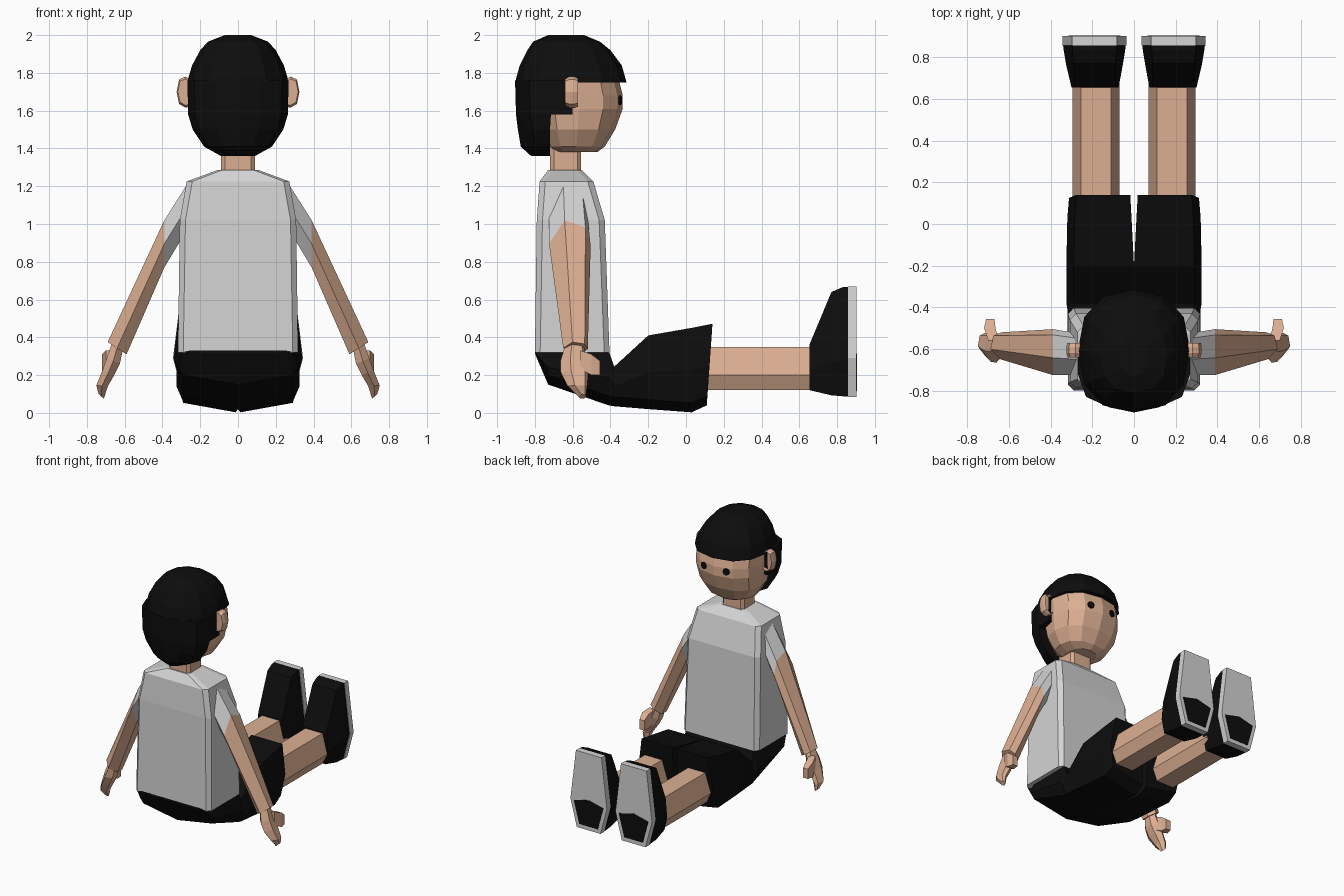
import bpy, bmesh, math
from mathutils import Vector

if "Cube" in bpy.data.objects:
    bpy.data.objects.remove(bpy.data.objects["Cube"])


def material(name, rgb):
    m = bpy.data.materials.new(name)
    m.diffuse_color = (*rgb, 1)
    m.use_nodes = True
    m.node_tree.nodes["Principled BSDF"].inputs["Base Color"].default_value = m.diffuse_color
    return m


SKIN = material("skin", (0.72, 0.43, 0.29))
BLACK = material("black", (0.004, 0.004, 0.004))
WHITE = material("white cloth", (0.66, 0.66, 0.66))


def finish(name, bm, mats, mirror):
    bmesh.ops.recalc_face_normals(bm, faces=bm.faces)
    me = bpy.data.meshes.new(name)
    bm.to_mesh(me)
    bm.free()
    for m in mats:
        me.materials.append(m)
    ob = bpy.data.objects.new(name, me)
    bpy.context.collection.objects.link(ob)
    if mirror:
        ob.modifiers.new("mirror", 'MIRROR').use_mirror_merge = False
    return ob


def loft(name, rings, mats, mirror=False, rule=None, edit=None):
    """Skin a stack of equal-length rings and cap both ends."""
    bm = bmesh.new()
    rows = [[bm.verts.new(p) for p in r] for r in rings]
    n = len(rings[0])
    for k, (a, b) in enumerate(zip(rows, rows[1:])):
        for i in range(n):
            j = (i + 1) % n
            f = bm.faces.new((a[i], a[j], b[j], b[i]))
            f.material_index = rule(k) if rule else 0
    bm.faces.new(rows[0])
    bm.faces.new(rows[-1]).material_index = rule(len(rows) - 2) if rule else 0
    if edit:
        edit(bm)
    return finish(name, bm, mats, mirror)


def oval(z, hw, back, front, n=12, power=0.85):
    """Rounded ring at height z, from y=back to y=front."""
    yc, ry = (back + front) / 2, (front - back) / 2
    pts = []
    for i in range(n):
        a = 2 * math.pi * i / n
        c, s = math.cos(a), math.sin(a)
        pts.append((hw * math.copysign(abs(c) ** power, c),
                    yc + ry * math.copysign(abs(s) ** power, s), z))
    return pts


def box_ring(z, hw, back, front, c):
    """Chamfered rectangle at height z."""
    q = [(hw, back + c), (hw, front - c), (hw - c, front), (-hw + c, front),
         (-hw, front - c), (-hw, back + c), (-hw + c, back), (hw - c, back)]
    return [(x, y, z) for x, y in q]


# Head and neck
loft("head", [oval(1.38, 0.11, -0.71, -0.47), oval(1.41, 0.18, -0.73, -0.43),
              oval(1.50, 0.235, -0.77, -0.375), oval(1.61, 0.25, -0.80, -0.335),
              oval(1.68, 0.25, -0.80, -0.335), oval(1.78, 0.25, -0.80, -0.36)], [SKIN])
loft("neck", [box_ring(z, 0.09, -0.72, -0.555, 0.02) for z in (1.24, 1.45)], [SKIN])

# Hair: cap with fringe, and the back section hanging behind the ears
loft("hair_cap", [oval(1.75, 0.27, -0.905, -0.315), oval(1.84, 0.243, -0.88, -0.34),
                  oval(1.92, 0.20, -0.84, -0.40), oval(1.965, 0.16, -0.81, -0.455),
                  oval(2.0, 0.07, -0.73, -0.54)], [BLACK])


def back_ring(z, hw, back, front):
    m = back + 0.075
    return [(hw, front, z), (hw, min(-0.72, front) - 0.005, z), (hw * 0.86, m, z),
            (hw * 0.45, back + 0.025, z), (0, back, z), (-hw * 0.45, back + 0.025, z),
            (-hw * 0.86, m, z), (-hw, min(-0.72, front) - 0.005, z), (-hw, front, z)]


loft("hair_back", [back_ring(1.36, 0.09, -0.82, -0.72), back_ring(1.41, 0.18, -0.875, -0.72),
                   back_ring(1.50, 0.24, -0.89, -0.72), back_ring(1.58, 0.264, -0.90, -0.715),
                   back_ring(1.581, 0.264, -0.90, -0.60), back_ring(1.76, 0.268, -0.905, -0.60)],
     [BLACK])


# Ears with a hollow on the forward side
def hollow(bm):
    f = max(bm.faces, key=lambda f: f.calc_center_median().y)
    bmesh.ops.inset_individual(bm, faces=[f], thickness=0.016, depth=0)
    bmesh.ops.translate(bm, verts=f.verts, vec=(0, -0.03, 0))


def ear_ring(y, s):
    q = [(0.24, 1.63), (0.275, 1.615), (0.312, 1.635), (0.325, 1.70),
         (0.312, 1.765), (0.28, 1.78), (0.24, 1.76)]
    return [(0.28 + (x - 0.28) * s, y, 1.70 + (z - 1.70) * s) for x, z in q]


loft("ear", [ear_ring(-0.64, 0.85), ear_ring(-0.62, 1), ear_ring(-0.59, 1),
             ear_ring(-0.572, 0.9)], [SKIN], True, edit=hollow)

# Eyes: small discs facing out of the face
bm = bmesh.new()
bmesh.ops.create_cone(bm, cap_ends=True, segments=8, radius1=0.026, radius2=0.026, depth=0.009)
out = Vector((0.26, 1, 0)).normalized()
bmesh.ops.rotate(bm, verts=bm.verts, matrix=out.to_track_quat('Z', 'Y').to_matrix())
bmesh.ops.translate(bm, verts=bm.verts, vec=(0.095, -0.349, 1.655))
finish("eye", bm, [BLACK], True)

# Shirt
loft("shirt", [box_ring(0.32, 0.318, -0.80, -0.405, 0.028),
               box_ring(1.02, 0.308, -0.79, -0.43, 0.03),
               box_ring(1.225, 0.272, -0.775, -0.49, 0.03),
               box_ring(1.285, 0.11, -0.73, -0.55, 0.025)], [WHITE])


# Arms: six-sided, sleeve on the first section
def limb_ring(top, bot, yc, w):
    q = [(-0.25, 0), (0.75, 0.15), (1, 0.55), (0.5, 1), (-0.4, 1), (-1, 0.5)]
    return [(top[0] + (bot[0] - top[0]) * t, yc + w * y,
             top[1] + (bot[1] - top[1]) * t) for y, t in q]


loft("arm", [limb_ring((0.26, 1.225), (0.27, 0.97), -0.625, 0.10),
             limb_ring((0.39, 1.02), (0.39, 0.77), -0.615, 0.11),
             limb_ring((0.69, 0.375), (0.59, 0.31), -0.585, 0.065)],
     [SKIN, WHITE], True, rule=lambda k: 1 if k == 0 else 0)

# Hands
loft("hand", [limb_ring((0.665, 0.375), (0.61, 0.335), -0.59, 0.05),
              limb_ring((0.695, 0.29), (0.625, 0.26), -0.595, 0.07),
              limb_ring((0.718, 0.225), (0.655, 0.20), -0.59, 0.073),
              limb_ring((0.75, 0.145), (0.69, 0.14), -0.575, 0.052),
              limb_ring((0.738, 0.10), (0.71, 0.075), -0.55, 0.02)], [SKIN], True)
loft("thumb", [[(a, y, c), (b, y, c), (b, y, d), (a, y, d)] for y, a, b, c, d in
               ((-0.56, 0.65, 0.70, 0.23, 0.33), (-0.50, 0.665, 0.72, 0.20, 0.31),
                (-0.455, 0.67, 0.71, 0.20, 0.275))], [SKIN], True)


# Shorts: one half lofted from seat to hem
def shorts_ring(y, inner, hw, top, bottom, lean=0.0):
    h = top - bottom
    q = [(inner, top), (hw - 0.035, top), (hw, bottom + h * 0.5),
         (hw - 0.03, bottom + min(0.05, h * 0.3)), (inner, bottom)]
    return [(x, y + lean * (z - bottom), z) for x, z in q]


loft("shorts", [shorts_ring(-0.80, 0, 0.29, 0.33, 0.315),
                shorts_ring(-0.73, 0, 0.318, 0.33, 0.15),
                shorts_ring(-0.41, 0, 0.32, 0.33, 0.04),
                shorts_ring(-0.38, 0, 0.325, 0.245, 0.035),
                shorts_ring(-0.20, 0, 0.325, 0.41, 0.02),
                shorts_ring(0.03, 0.012, 0.32, 0.45, 0.003),
                shorts_ring(0.11, 0.018, 0.312, 0.472, 0.04, 0.07)], [BLACK], True)

# Lower legs
leg = [(0.07, 0.2), (0.11, 0.35), (0.255, 0.35), (0.295, 0.2), (0.255, 0.12), (0.11, 0.12)]
loft("lower_leg", [[(x, y, z) for x, z in leg] for y in (0.05, 0.70)], [SKIN], True)


# Shoes with toes pointing up
def shoe_ring(y, c, toe, wide, heel, z0, z1, z2):
    q = [(-toe, z2), (toe, z2), (wide, z1), (heel, z0), (-heel, z0), (-wide, z1)]
    return [(c + x, y, z) for x, z in q]


def sole_ring(y, s=1.0):
    return shoe_ring(y, 0.19, 0.108 * s, 0.154 * s, 0.10 * s, 0.085, 0.29, 0.668)


loft("shoe", [shoe_ring(0.655, 0.187, 0.10, 0.113, 0.09, 0.12, 0.22, 0.365),
              shoe_ring(0.77, 0.19, 0.10, 0.137, 0.098, 0.093, 0.27, 0.64),
              shoe_ring(0.83, 0.19, 0.105, 0.147, 0.098, 0.088, 0.28, 0.666),
              sole_ring(0.862, 0.98)], [BLACK], True)
loft("sole", [sole_ring(0.858), sole_ring(0.902)], [WHITE], True)

# Dark heel panel on the sole
heel = [(0.066, 0.285), (0.19, 0.315), (0.314, 0.285), (0.268, 0.115), (0.112, 0.115)]
loft("heel_panel", [[(x, y, z) for x, z in heel] for y in (0.899, 0.905)], [BLACK], True)
